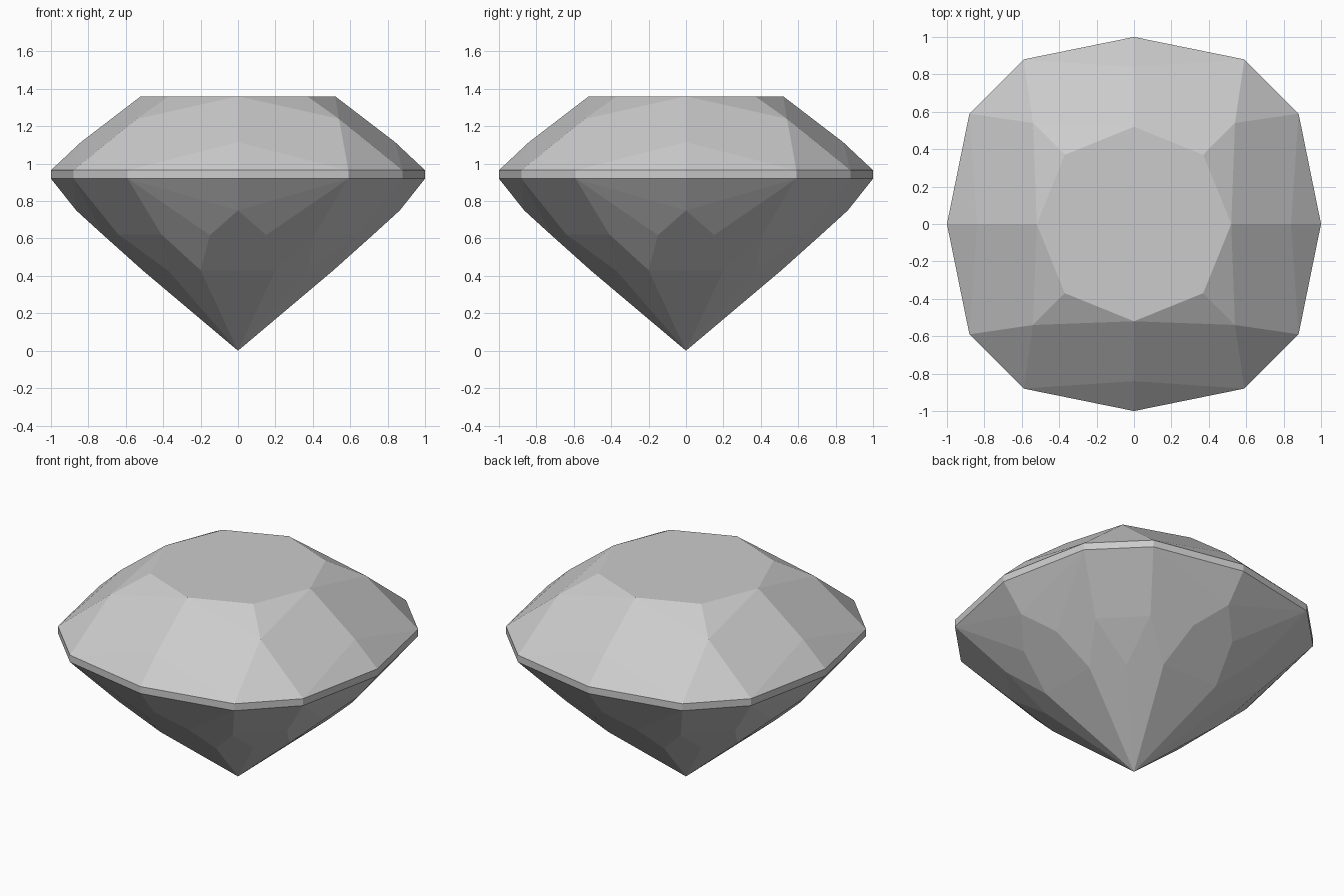
import bpy, bmesh, math

cube = bpy.data.objects.get("Cube")
if cube:
    bpy.data.objects.remove(cube, do_unlink=True)

# Single pale grey for the whole stone
grey = bpy.data.materials.new("pale_grey")
grey.use_nodes = True
grey.diffuse_color = (0.6, 0.6, 0.6, 1)
grey.node_tree.nodes["Principled BSDF"].inputs["Base Color"].default_value = (0.6, 0.6, 0.6, 1)

GIRDLE_LOW, GIRDLE_HIGH, TABLE = 0.92, 0.965, 1.36
OUTLINE = [(0, 1), (0.59, 0.88)]

# Facet corners in one eighth of the stone
corners = [(x, y, z) for x, y in OUTLINE for z in (GIRDLE_LOW, GIRDLE_HIGH)]
corners += [
    (0, 0.52, TABLE), (0.37, 0.37, TABLE),          # table
    (0.54, 0.54, 1.24), (0, 0.84, 1.115),           # crown
    (0, 0.865, 0.75), (0.15, 0.72, 0.618),          # upper pavilion
    (0.41, 0.64, 0.622),
    (0, 0.525, 0.44), (0.2, 0.51, 0.43), (0.37, 0.37, 0.425),  # lower pavilion
    (0, 0, 0),                                      # point
]


def eightfold(points):
    """Mirror across both axes and the diagonal, without repeats."""
    return sorted({(sx * a, sy * b, z) for x, y, z in points
                   for a, b in ((x, y), (y, x))
                   for sx in (1, -1) for sy in (1, -1)})


# Faceted stone as the hull of its corners, flat facets merged
bm = bmesh.new()
for co in eightfold(corners):
    bm.verts.new(co)
bmesh.ops.convex_hull(bm, input=bm.verts[:])
bmesh.ops.dissolve_limit(bm, angle_limit=math.radians(1.5),
                         verts=bm.verts[:], edges=bm.edges[:])
bmesh.ops.recalc_face_normals(bm, faces=bm.faces[:])
mesh = bpy.data.meshes.new("gemstone")
bm.to_mesh(mesh)
bm.free()
mesh.materials.append(grey)
gemstone = bpy.data.objects.new("gemstone", mesh)
bpy.context.collection.objects.link(gemstone)
